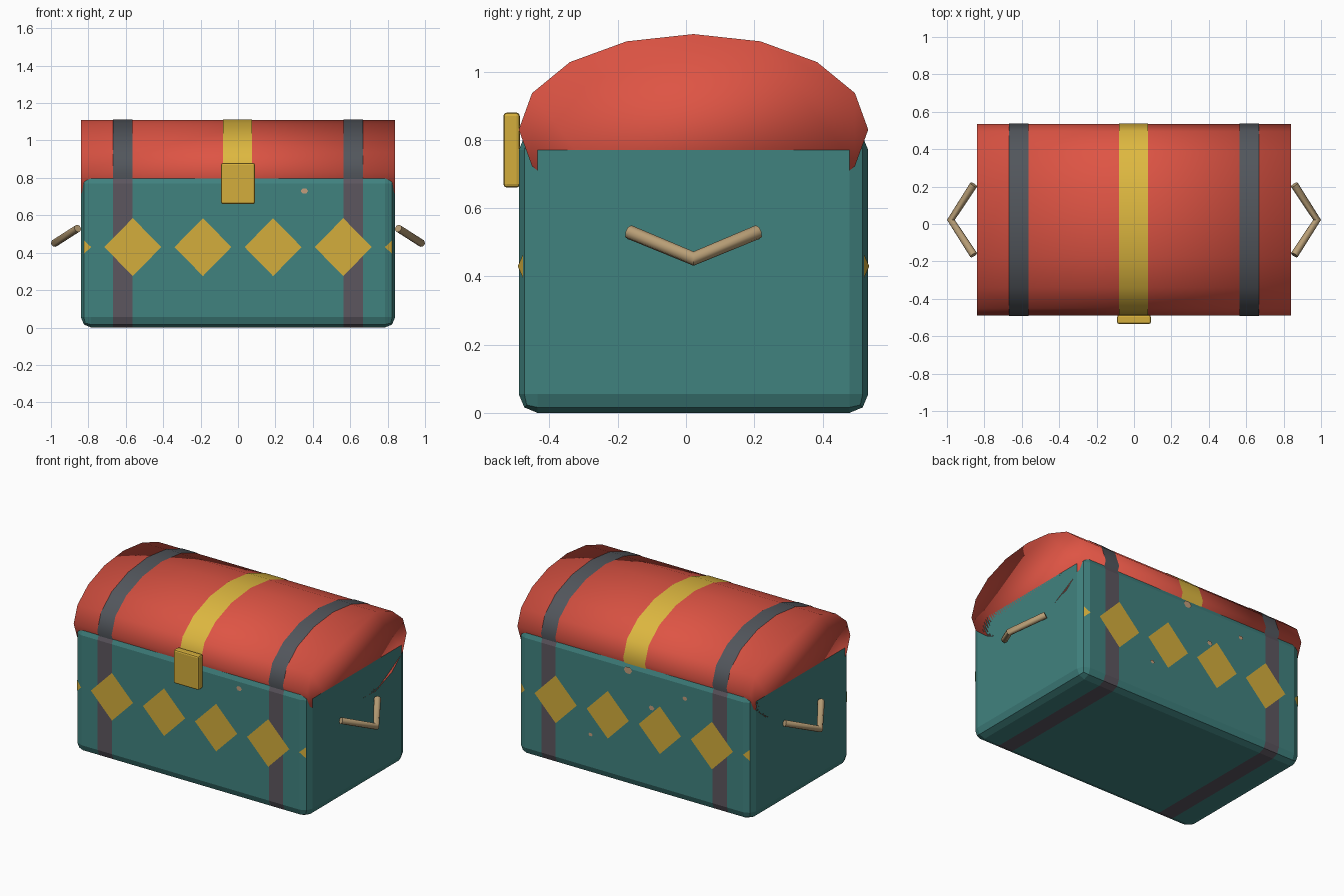
import bpy, bmesh
from math import sin, cos, pi, radians
from mathutils import Vector

if "Cube" in bpy.data.objects:
    bpy.data.objects.remove(bpy.data.objects["Cube"])

CY = 0.022                      # centre of the chest in y
HX, HY, BOX_H = 0.84, 0.512, 0.825
BEVEL = 0.055
LID_Z, LID_R = 0.83, 0.28
LIFT = 0.003                    # height of painted plates


def material(name, r, g, b):
    lin = [((c / 255 + 0.055) / 1.055) ** 2.4 for c in (r, g, b)] + [1]
    m = bpy.data.materials.new(name)
    m.use_nodes = True
    m.diffuse_color = lin
    m.node_tree.nodes["Principled BSDF"].inputs["Base Color"].default_value = lin
    return m


TEAL = material("teal", 64, 130, 127)
RED = material("red", 222, 84, 68)
SLATE = material("slate", 82, 86, 92)
MAUVE = material("mauve grey", 92, 86, 95)
GOLD = material("gold", 212, 174, 60)
YELLOW = material("yellow", 222, 184, 64)
TAN = material("tan", 184, 158, 118)
CHIP = material("worn tan", 196, 158, 124)


def finish(name, bm, *mats, smooth=False):
    mesh = bpy.data.meshes.new(name)
    for f in bm.faces:
        f.smooth = smooth
    bm.to_mesh(mesh)
    bm.free()
    for m in mats:
        mesh.materials.append(m)
    obj = bpy.data.objects.new(name, mesh)
    bpy.context.collection.objects.link(obj)
    return obj


def bevelled_block(size, centre, width, segments):
    bm = bmesh.new()
    bmesh.ops.create_cube(bm, size=1)
    bmesh.ops.scale(bm, vec=size, verts=bm.verts)
    bmesh.ops.translate(bm, vec=centre, verts=bm.verts)
    bmesh.ops.bevel(bm, geom=bm.edges[:], offset=width, segments=segments,
                    profile=0.5, affect='EDGES')
    return bm


def plate(bm, points, outward):
    f = bm.faces.new([bm.verts.new(p) for p in points])
    f.normal_update()
    if f.normal.dot(Vector(outward)) < 0:
        f.normal_flip()


# Box with two bands cut round it
BAND_IN, BAND_OUT = 0.565, 0.668
bm = bevelled_block((2 * HX, 2 * HY, BOX_H), (0, CY, BOX_H / 2), BEVEL, 2)
for x in (-BAND_OUT, -BAND_IN, BAND_IN, BAND_OUT):
    bmesh.ops.bisect_plane(bm, geom=bm.verts[:] + bm.edges[:] + bm.faces[:],
                           plane_co=(x, 0, 0), plane_no=(1, 0, 0))
for f in bm.faces:
    f.material_index = int(BAND_IN < abs(f.calc_center_median().x) < BAND_OUT)
finish("box", bm, TEAL, MAUVE)


# Lid: a flattened sixteen-sided barrel, its lower half inside the box
def lid_ring(bm, x, steps, lift=0):
    return [bm.verts.new((x, CY + (HY + lift) * cos(i * pi / 8),
                          LID_Z + (LID_R + lift) * sin(i * pi / 8))) for i in steps]


bm = bmesh.new()
a, b = lid_ring(bm, -HX, range(16)), lid_ring(bm, HX, range(16))
for i in range(16):
    j = (i + 1) % 16
    bm.faces.new((a[i], a[j], b[j], b[i]))
bm.faces.new(a)
bm.faces.new(b)
bmesh.ops.recalc_face_normals(bm, faces=bm.faces)
finish("lid", bm, RED, smooth=True)


# Painted bands over the lid
def lid_band(name, x0, x1, mat):
    bm = bmesh.new()
    a, b = (lid_ring(bm, x, range(-1, 10), LIFT) for x in (x0, x1))
    for i in range(len(a) - 1):
        f = bm.faces.new((a[i], b[i], b[i + 1], a[i + 1]))
        f.normal_update()
        mid = f.calc_center_median() - Vector(((x0 + x1) / 2, CY, LID_Z))
        if f.normal.dot(mid) < 0:
            f.normal_flip()
    finish(name, bm, mat, smooth=True)


lid_band("lid_band_right", -BAND_OUT, -BAND_IN, SLATE)
lid_band("lid_band_left", BAND_IN, BAND_OUT, SLATE)
lid_band("lid_band_middle", -0.08, 0.076, YELLOW)

# Diamonds on front and back, with cut-off tips on the rounded corners
DZ, DW, DH = 0.43, 0.152, 0.155
for side, label in ((-1, "front"), (1, "back")):
    bm = bmesh.new()
    y = CY + side * (HY + LIFT)
    for k in range(4):
        x = (k - 1.5) * 0.375
        plate(bm, [(x - DW, y, DZ), (x, y, DZ - DH), (x + DW, y, DZ), (x, y, DZ + DH)],
              (0, side, 0))
    for sx in (-1, 1):
        tip, edge = HX - BEVEL, HX - 0.016
        plate(bm, [(sx * tip, y, DZ), (sx * edge, y - side * 0.016, DZ - 0.036),
                   (sx * edge, y - side * 0.016, DZ + 0.036)], (0, side, 0))
    finish("diamonds_" + label, bm, GOLD)

# Small worn spots: x, height, size
for side, label, spots in (
        (-1, "front", [(0.355, 0.73, 0.02)]),
        (1, "back", [(0.04, 0.76, 0.03), (-0.37, 0.685, 0.017),
                     (0.31, 0.27, 0.015), (-0.13, 0.56, 0.02)])):
    bm = bmesh.new()
    for x, z, r in spots:
        plate(bm, [(x + r * cos(i * pi / 3), CY + side * (HY + 2 * LIFT),
                    z + 0.8 * r * sin(i * pi / 3)) for i in range(6)], (0, side, 0))
    finish("worn_spots_" + label, bm, CHIP)

# Clasp
bm = bevelled_block((0.18, 0.048, 0.22), (0, -0.511, 0.77), 0.01, 2)
finish("clasp", bm, GOLD)

# Bent rod handles on both ends
for side, label in ((-1, "right"), (1, "left")):
    curve = bpy.data.curves.new("handle_" + label, 'CURVE')
    curve.dimensions = '3D'
    curve.bevel_depth = 0.021
    curve.bevel_resolution = 2
    curve.use_fill_caps = True
    path = curve.splines.new('POLY')
    path.points.add(2)
    for p, co in zip(path.points, ((0.857, CY - 0.188, 0.53), (0.979, CY, 0.452),
                                   (0.857, CY + 0.188, 0.53))):
        p.co = (side * co[0], co[1], co[2], 1)
    curve.materials.append(TAN)
    handle = bpy.data.objects.new("handle_" + label, curve)
    bpy.context.collection.objects.link(handle)
    bpy.ops.object.select_all(action='DESELECT')
    handle.select_set(True)
    bpy.context.view_layer.objects.active = handle
    bpy.ops.object.convert(target='MESH')
    bpy.ops.object.shade_smooth_by_angle(angle=radians(50))
